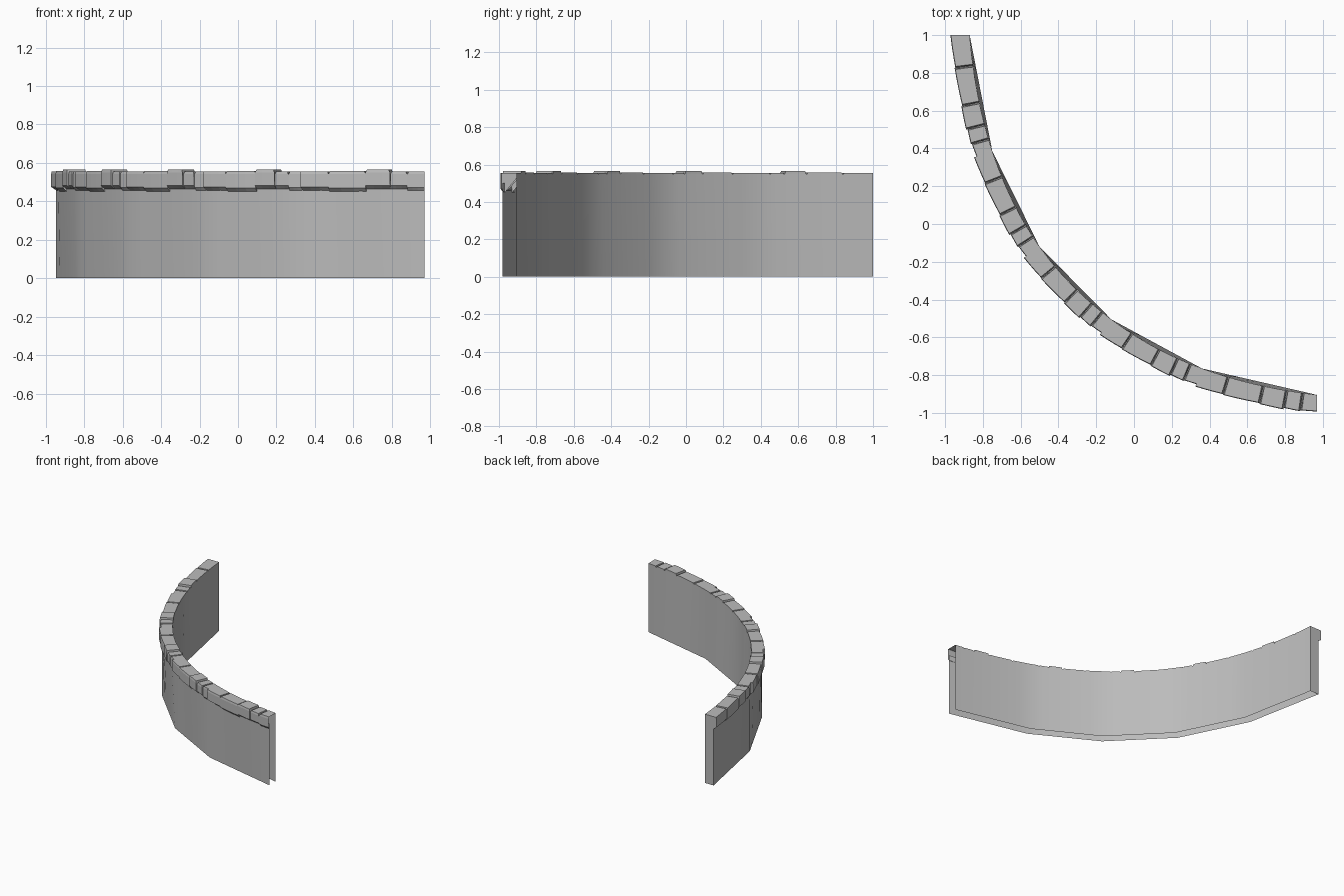
import bpy
import bmesh
from mathutils import Vector

cube = bpy.data.objects.get("Cube")
if cube:
    bpy.data.objects.remove(cube)

stone_grey = bpy.data.materials.new("stone_grey")
stone_grey.use_nodes = True
GREY = (0.5, 0.5, 0.5, 1)
stone_grey.diffuse_color = GREY
stone_grey.node_tree.nodes["Principled BSDF"].inputs["Base Color"].default_value = GREY

# Inner line of the wall: one point per repeated module
PATH = [Vector(p) for p in ((0.97, -0.905), (0.36, -0.765), (-0.12, -0.505),
                            (-0.5, -0.12), (-0.75, 0.385), (-0.87, 1.0))]
N = len(PATH) - 1
STEPS = 6          # wall subdivisions per module
THICK = 0.077
WALL_TOP = 0.55


def tangent(i):
    if i == 0:
        return 2 * (PATH[1] - PATH[0]) - tangent(1)
    if i == N:
        return 2 * (PATH[N] - PATH[N - 1]) - tangent(N - 1)
    return (PATH[i + 1] - PATH[i - 1]) / 2


def smooth_point(u):
    """Point on the smooth curve through the path."""
    i = min(int(u), N - 1)
    t = u - i
    a, b, ta, tb = PATH[i], PATH[i + 1], tangent(i), tangent(i + 1)
    return (a * (2*t**3 - 3*t*t + 1) + ta * (t**3 - 2*t*t + t)
            + b * (3*t*t - 2*t**3) + tb * (t**3 - t*t))


def outward(u):
    """Direction away from the hollow side; ends are cut square."""
    if u < 0.001:
        return Vector((0, -1))
    if u > N - 0.001:
        return Vector((-1, 0))
    d = smooth_point(u + 0.0005) - smooth_point(u - 0.0005)
    return Vector((-d.y, d.x)).normalized()


def curved(u, off, z):
    return (smooth_point(u) + outward(u) * off).to_3d() + Vector((0, 0, z))


def straight(u, off, z):
    """Point on the coarse straight-sided footing line."""
    i = min(int(u), N - 1)
    a = PATH[i] + outward(i) * off
    b = PATH[i + 1] + outward(i + 1) * off
    return a.lerp(b, u - i).to_3d() + Vector((0, 0, z))


def make_object(name, bm, smooth):
    mesh = bpy.data.meshes.new(name)
    for f in bm.faces:
        f.smooth = smooth
    bm.to_mesh(mesh)
    bm.free()
    mesh.materials.append(stone_grey)
    obj = bpy.data.objects.new(name, mesh)
    bpy.context.collection.objects.link(obj)
    return obj


def wall_sheet(name, off, top, flip):
    """Sheet with a coarse foot that blends into a smooth top."""
    bm = bmesh.new()
    cols = []
    for k in range(N * STEPS + 1):
        u = k / STEPS
        cols.append((bm.verts.new(straight(u, off, 0)),
                     bm.verts.new(curved(u, off, top))))
    for (a, b), (c, d) in zip(cols, cols[1:]):
        bm.faces.new((a, b, d, c) if flip else (a, c, d, b))
    make_object(name, bm, True)


wall_sheet("inner_wall", 0, WALL_TOP, True)
wall_sheet("outer_wall", THICK, 0.5, False)

# Closed far end of the wall
bm = bmesh.new()
bm.faces.new([bm.verts.new(p) for p in (
    straight(N, 0, 0), straight(N, THICK, 0),
    curved(N, THICK, WALL_TOP), curved(N, 0, WALL_TOP))])
make_object("wall_end", bm, False)

# Coping stones of one module: start, end, overhang at each end, top, bottom
STONES = [
    (0.0, 0.115, 0.088, 0.092, 0.556, 0.472),
    (0.115, 0.246, 0.097, 0.093, 0.556, 0.482),
    (0.246, 0.443, 0.101, 0.097, 0.565, 0.482),
    (0.443, 0.754, 0.092, 0.098, 0.557, 0.470),
    (0.754, 1.0, 0.094, 0.102, 0.556, 0.475),
]


def add_stone(bm, u0, u1, over0, over1, top, low, bevel0, bevel1, open_start):
    """Block with a sloping underside and narrowed top."""
    rings = []
    for k in range(4):
        s = k / 3
        u = u0 + (u1 - u0) * s
        over = over0 + (over1 - over0) * s
        ut = u + (bevel0 if k == 0 else 0) - (bevel1 if k == 3 else 0)
        rings.append([bm.verts.new(p) for p in (
            curved(u, 0, WALL_TOP - 0.01), curved(ut, 0, top),
            curved(ut, over - 0.003, top), curved(u, over, top - 0.015),
            curved(u, over, low), curved(u, THICK - 0.004, low - 0.02))])
    for a, b in zip(rings, rings[1:]):
        for j in range(5):
            bm.faces.new((a[j], a[j + 1], b[j + 1], b[j]))
    if not open_start:
        bm.faces.new(rings[0][::-1])
    bm.faces.new(rings[-1])


bm = bmesh.new()
for module in range(N):
    for n, (s0, s1, o0, o1, top, low) in enumerate(STONES):
        first, last = n == 0, n == len(STONES) - 1
        add_stone(bm, module + s0, module + s1, o0, o1, top, low,
                  0 if first else 0.012, 0 if last else 0.012,
                  first and module == 0)
make_object("coping_stones", bm, False)
